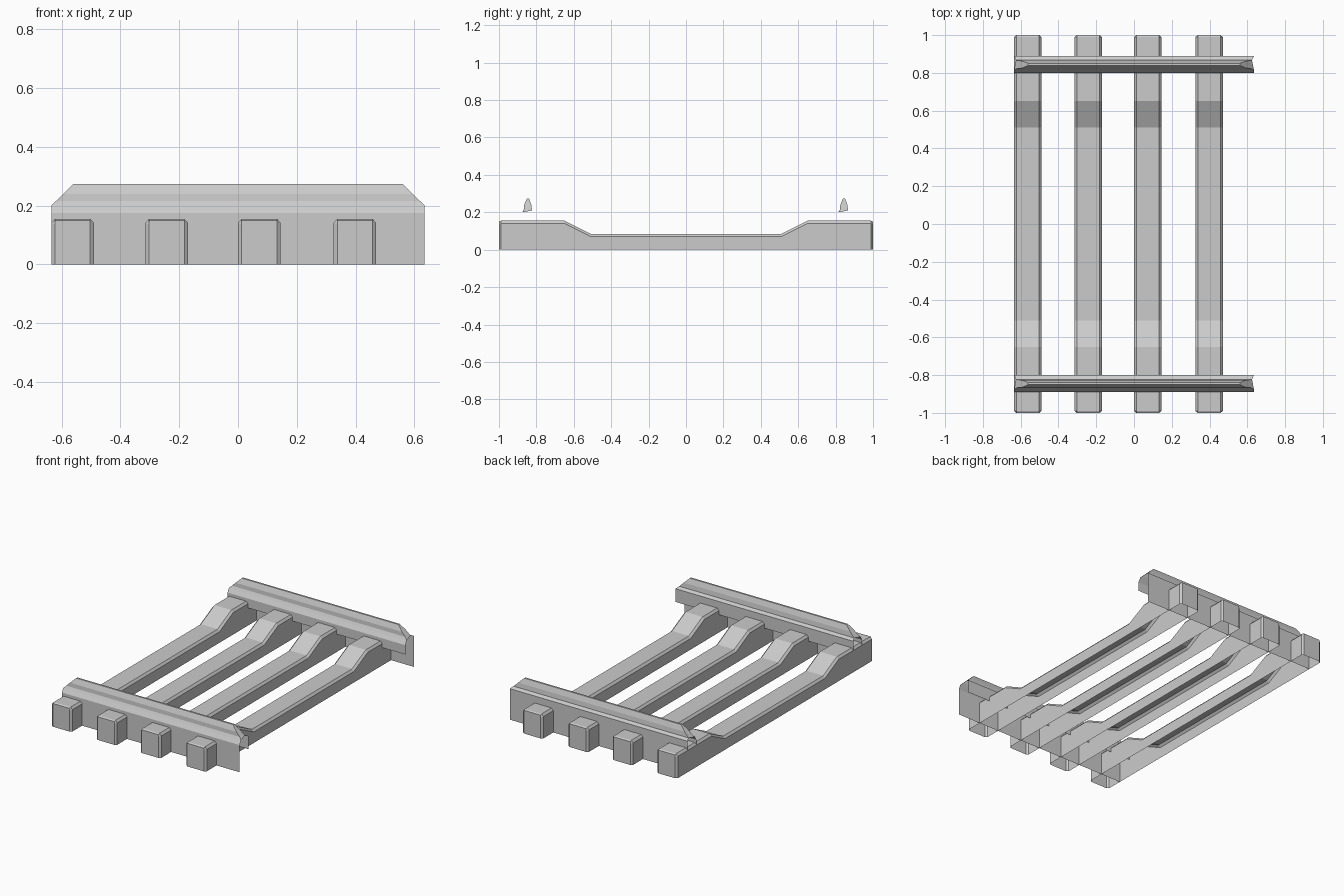
import bpy, bmesh

if "Cube" in bpy.data.objects:
    bpy.data.objects.remove(bpy.data.objects["Cube"])


def loft(name, sections, cap_ids=None):
    """Skin open cross-sections in order; cap_ids picks the points closed at each end."""
    bm = bmesh.new()
    rows = [[bm.verts.new(p) for p in s] for s in sections]
    for a, b in zip(rows, rows[1:]):
        for i in range(len(a) - 1):
            bm.faces.new((a[i], a[i + 1], b[i + 1], b[i]))
    if cap_ids:
        bm.faces.new([rows[0][i] for i in reversed(cap_ids)])
        bm.faces.new([rows[-1][i] for i in cap_ids])
    bmesh.ops.recalc_face_normals(bm, faces=bm.faces)
    mesh = bpy.data.meshes.new(name)
    bm.to_mesh(mesh)
    bm.free()
    obj = bpy.data.objects.new(name, mesh)
    bpy.context.collection.objects.link(obj)
    return obj


# Long beams: dipped in the middle, chamfered, open underneath
stations = [(-1, .150, .06), (-.99, .155, .0725), (-.65, .155, .0725), (-.51, .085, .0725)]
stations += [(-y, t, w) for y, t, w in reversed(stations)]
for n, cx in enumerate((-.5625, -.2425, .0725, .3975)):
    secs = []
    for y, t, w in stations:
        secs.append([(cx - w, y, 0), (cx - w, y, t - .014), (cx - .06, y, t),
                     (cx + .06, y, t), (cx + w, y, t - .014), (cx + w, y, 0)])
    loft(f"long_beam_{n + 1}", secs, range(6))

# Cross rails: hollow shell with a raised ridge whose ends slope inward
profile = [(-.045, .115), (-.045, .175), (-.030, .20), (-.022, .215), (-.020, .24),
           (-.006, .273), (.006, .273), (.018, .24), (.022, .21), (.045, .20), (.045, .115)]


def half_length(z):
    return .635 if z <= .2 else .635 - .075 * (z - .2) / .073


for label, cy, outer in (("front", -.845, -.89), ("back", .845, .89)):
    ends = [[(s * half_length(z), cy + y, z) for y, z in profile] for s in (-1, 1)]
    loft(f"{label}_cross_rail", ends, range(2, 9))
    # Thin skirt below the outer edge of the rail
    loft(f"{label}_skirt", [[(x, outer, 0), (x, outer, .115)] for x in (-.635, .635)])
